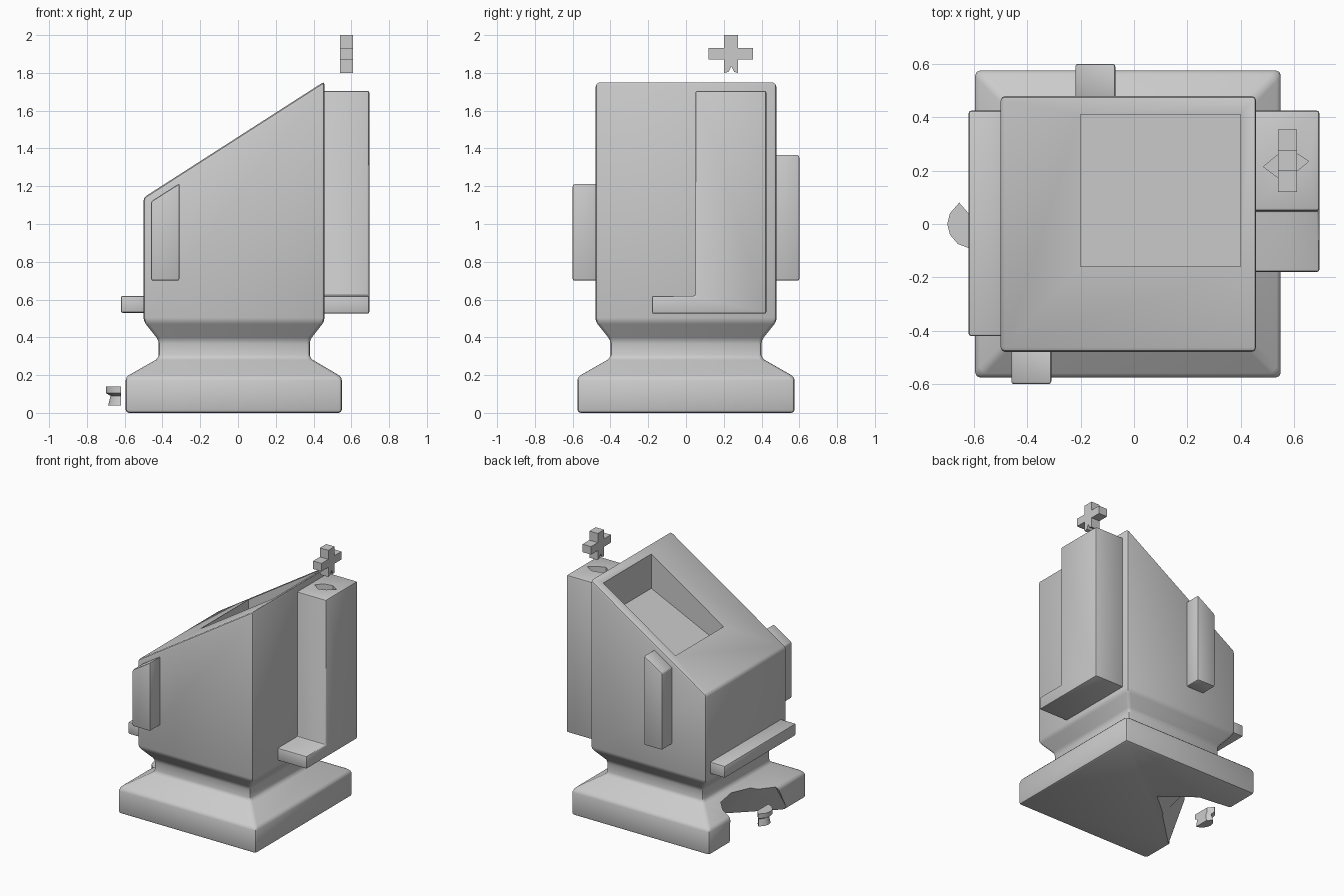
import bpy, bmesh
from mathutils import Vector

if "Cube" in bpy.data.objects:
    bpy.data.objects.remove(bpy.data.objects["Cube"])

stone = bpy.data.materials.new("grey stone")
stone.diffuse_color = (0.6, 0.6, 0.6, 1)
stone.use_nodes = True
stone.node_tree.nodes["Principled BSDF"].inputs["Base Color"].default_value = stone.diffuse_color


def loft(name, rings):
    """Solid through a stack of rings with equal point counts."""
    bm = bmesh.new()
    loops = [[bm.verts.new(p) for p in r] for r in rings]
    n = len(loops[0])
    bm.faces.new(loops[0])
    bm.faces.new(loops[-1])
    for a, b in zip(loops, loops[1:]):
        for i in range(n):
            j = (i + 1) % n
            bm.faces.new((a[i], a[j], b[j], b[i]))
    bmesh.ops.recalc_face_normals(bm, faces=bm.faces)
    me = bpy.data.meshes.new(name)
    bm.to_mesh(me)
    bm.free()
    me.materials.append(stone)
    ob = bpy.data.objects.new(name, me)
    bpy.context.collection.objects.link(ob)
    return ob


def extrude_x(name, profile, x0, x1):
    return loft(name, [[(x, y, z) for y, z in profile] for x in (x0, x1)])


def extrude_y(name, profile, y0, y1):
    return loft(name, [[(x, y, z) for x, z in profile] for y in (y0, y1)])


def finish(ob, bevel=0.01, cutters=()):
    """Round the edges, cut the openings, then smooth by angle."""
    bpy.ops.object.select_all(action='DESELECT')
    bpy.context.view_layer.objects.active = ob
    ob.select_set(True)
    if bevel:
        m = ob.modifiers.new("soft edges", 'BEVEL')
        m.width, m.segments, m.limit_method = bevel, 2, 'ANGLE'
        m.angle_limit = 0.4
        bpy.ops.object.modifier_apply(modifier=m.name)
    for c in cutters:
        m = ob.modifiers.new("cut", 'BOOLEAN')
        m.operation, m.object, m.solver = 'DIFFERENCE', c, 'EXACT'
        bpy.ops.object.modifier_apply(modifier=m.name)
        bpy.data.objects.remove(c, do_unlink=True)
    bpy.ops.object.shade_smooth_by_angle(angle=0.6)


def rect(x0, x1, y, z0, z1=None):
    z1 = z0 if z1 is None else z1
    return [(x0, -y, z0), (x1, -y, z1), (x1, y, z1), (x0, y, z0)]


# main body: plinth, neck and tower with a sloping roof
body = loft("body", [
    rect(-0.595, 0.55, 0.575, 0),
    rect(-0.595, 0.55, 0.575, 0.19),
    rect(-0.42, 0.38, 0.40, 0.29),
    rect(-0.42, 0.38, 0.40, 0.385),
    rect(-0.50, 0.458, 0.48, 0.485),
    rect(-0.50, 0.458, 0.48, 1.14, 1.755),
])
# roof recess with vertical walls and a sloping floor
recess = loft("recess_cutter", [
    [(-0.2, y0, z), (0.4, y0, z2), (0.4, y1, z2), (-0.2, y1, z)]
    for y0, y1, z, z2 in ((-0.16, 0.41, 1.18, 1.46), (-0.16, 0.41, 1.9, 2.1))])
# broken-out piece of the plinth, deeper at the bottom
breach = loft("breach_cutter", [
    [(x, y, -0.02) for x, y in
     ((-0.75, -0.37), (-0.60, -0.36), (-0.28, -0.05), (-0.08, 0.12), (-0.32, 0.30), (-0.60, 0.33), (-0.75, 0.34))],
    [(x, y, 0.27) for x, y in
     ((-0.75, -0.22), (-0.57, -0.20), (-0.52, -0.05), (-0.47, 0.12), (-0.50, 0.28), (-0.56, 0.32), (-0.75, 0.33))],
])
finish(body, 0.018, (recess, breach))

# chimney with its projecting foot, open at the top
chimney = extrude_x("chimney", [(-0.18, 0.525), (0.425, 0.525), (0.425, 1.705),
                                (0.05, 1.705), (0.05, 0.62), (-0.18, 0.62)], 0.44, 0.695)
hole = loft("hole_cutter", [
    [(0.485, 0.215, z), (0.545, 0.17, z), (0.60, 0.19, z), (0.655, 0.235, z), (0.60, 0.27, z), (0.54, 0.26, z)]
    for z in (1.62, 1.75)])
finish(chimney, 0.01, (hole,))

# front ledge
finish(extrude_x("ledge", [(-0.42, 0.53), (0.425, 0.53), (0.425, 0.62), (-0.42, 0.62)], -0.62, -0.48))

# side shutters with slanted tops
for name, x0, x1, y0, y1, za, zb in (("right_shutter", -0.46, -0.31, -0.60, -0.46, 1.12, 1.215),
                                     ("left_shutter", -0.22, -0.07, 0.46, 0.60, 1.275, 1.37)):
    finish(extrude_y(name, [(x0, 0.70), (x1, 0.70), (x1, zb), (x0, za)], y0, y1))

# floating cross with a chipped foot
cross = [(0.20, 1.80), (0.225, 1.805), (0.24, 1.835), (0.255, 1.805), (0.275, 1.80), (0.275, 1.872),
         (0.355, 1.872), (0.355, 1.932), (0.275, 1.932), (0.275, 2.0), (0.20, 2.0), (0.20, 1.932),
         (0.12, 1.932), (0.12, 1.872), (0.20, 1.872)]
finish(extrude_x("cross", cross, 0.54, 0.61), 0)

# broken knob beside the plinth
arc = [(-0.62, -0.09), (-0.66, -0.075), (-0.69, -0.04), (-0.70, 0.0), (-0.69, 0.04), (-0.655, 0.08), (-0.62, 0.04)]


def knob_ring(s, z):
    return [(-0.615 + (x + 0.615) * s, y * s, z) for x, y in arc]


finish(loft("knob", [knob_ring(0.85, 0.04), knob_ring(0.7, 0.09), knob_ring(1, 0.105), knob_ring(1, 0.14)]), 0)
